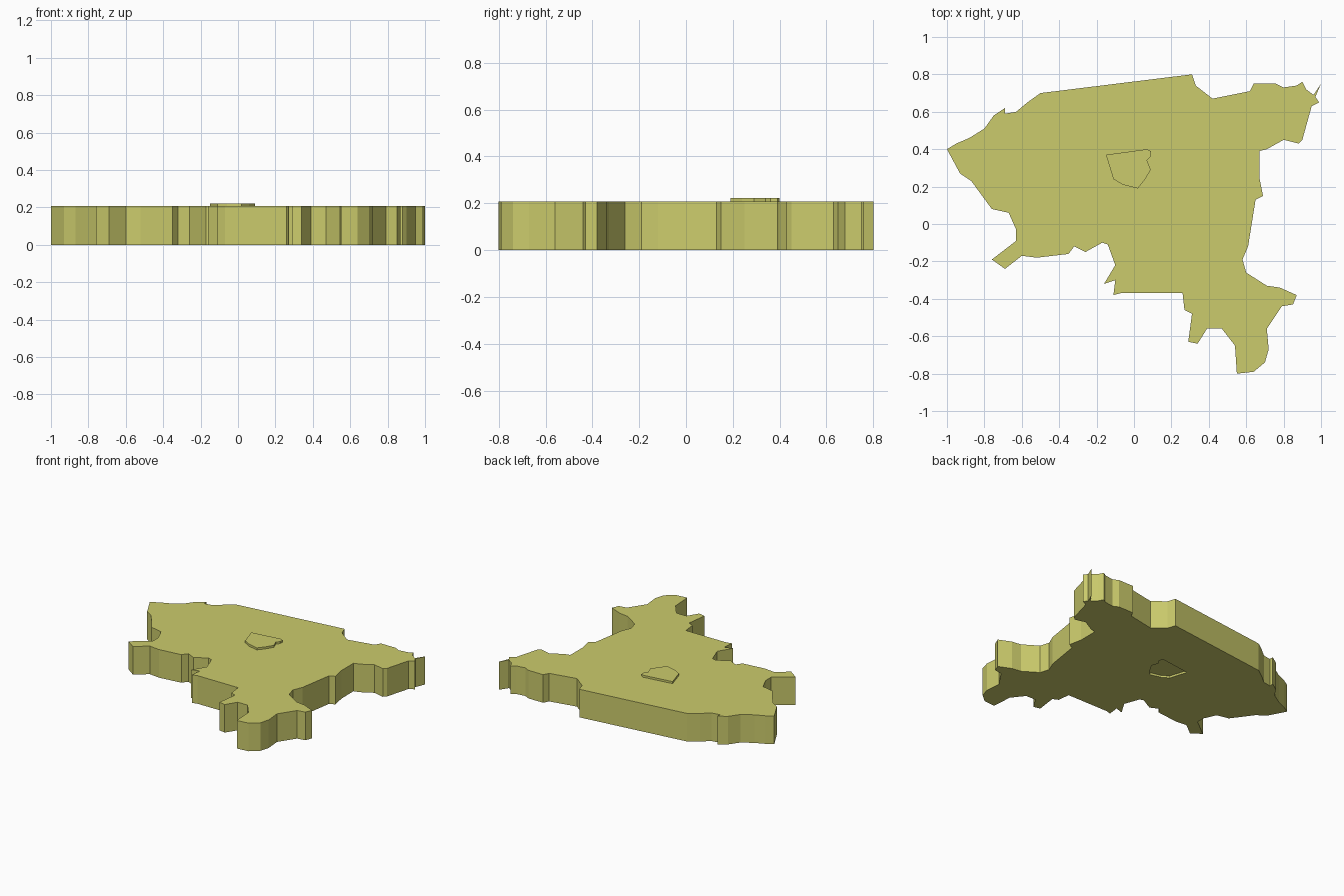
import bpy

if "Cube" in bpy.data.objects:
    bpy.data.objects.remove(bpy.data.objects["Cube"])

THICKNESS = 0.207   # height of every slab
LIFT = 0.015        # how far the inner district is pushed up

# Region border, clockwise from the west tip
border = [
    (-1, .40), (-.95, .43), (-.88, .46), (-.80, .51), (-.75, .58), (-.69, .62),
    (-.69, .59), (-.63, .60), (-.57, .65), (-.50, .70), (.31, .80), (.33, .74),
    (.42, .67), (.62, .71), (.64, .75), (.76, .75), (.80, .73), (.87, .74),
    (.90, .76), (.92, .72), (.96, .69), (1, .75), (.97, .68), (.99, .65),
    (.95, .63), (.90, .45), (.88, .43), (.80, .45), (.71, .40), (.67, .39),
    (.67, .25), (.69, .15), (.65, .13), (.61, -.12), (.58, -.19), (.60, -.26),
    (.71, -.33), (.78, -.34), (.87, -.38), (.85, -.43), (.79, -.44), (.71, -.56),
    (.72, -.67), (.70, -.74), (.64, -.79), (.55, -.80), (.54, -.65), (.47, -.56),
    (.39, -.56), (.34, -.64), (.29, -.63), (.31, -.48), (.27, -.46), (.26, -.37),
    (-.07, -.37), (-.11, -.38), (-.10, -.30), (-.16, -.32), (-.10, -.22),
    (-.14, -.11), (-.17, -.10), (-.26, -.15), (-.32, -.12), (-.35, -.16),
    (-.52, -.18), (-.60, -.17), (-.69, -.24), (-.76, -.19), (-.63, -.09),
    (-.63, -.03), (-.67, .06), (-.76, .08), (-.87, .23), (-.93, .27),
]

# Inner district border
district = [
    (-.15, .37), (.07, .40), (.09, .39), (.09, .36), (.07, .34),
    (.09, .29), (.06, .24), (.02, .19), (-.06, .21), (-.11, .24),
]

olive = bpy.data.materials.new("olive")
olive.diffuse_color = (0.6, 0.6, 0.15, 1)
olive.use_nodes = True
olive.node_tree.nodes["Principled BSDF"].inputs["Base Color"].default_value = olive.diffuse_color


def slab(name, outlines, z):
    """Extrude closed outlines; an outline inside another becomes a hole."""
    curve = bpy.data.curves.new(name, 'CURVE')
    curve.dimensions = '2D'
    curve.fill_mode = 'BOTH'
    curve.extrude = THICKNESS / 2
    for outline in outlines:
        spline = curve.splines.new('POLY')
        spline.points.add(len(outline) - 1)
        for point, (x, y) in zip(spline.points, outline):
            point.co = (x, y, 0, 1)
        spline.use_cyclic_u = True
    helper = bpy.data.objects.new(name + "_curve", curve)
    mesh = bpy.data.meshes.new_from_object(helper)
    bpy.data.objects.remove(helper)
    mesh.materials.clear()
    mesh.materials.append(olive)
    mesh.shade_flat()
    obj = bpy.data.objects.new(name, mesh)
    obj.location.z = z + THICKNESS / 2
    bpy.context.collection.objects.link(obj)


# Outer region with a district-shaped opening
slab("region_slab", [border, district], 0)
# District piece, raised above the top and recessed underneath
slab("raised_district", [district], LIFT)
